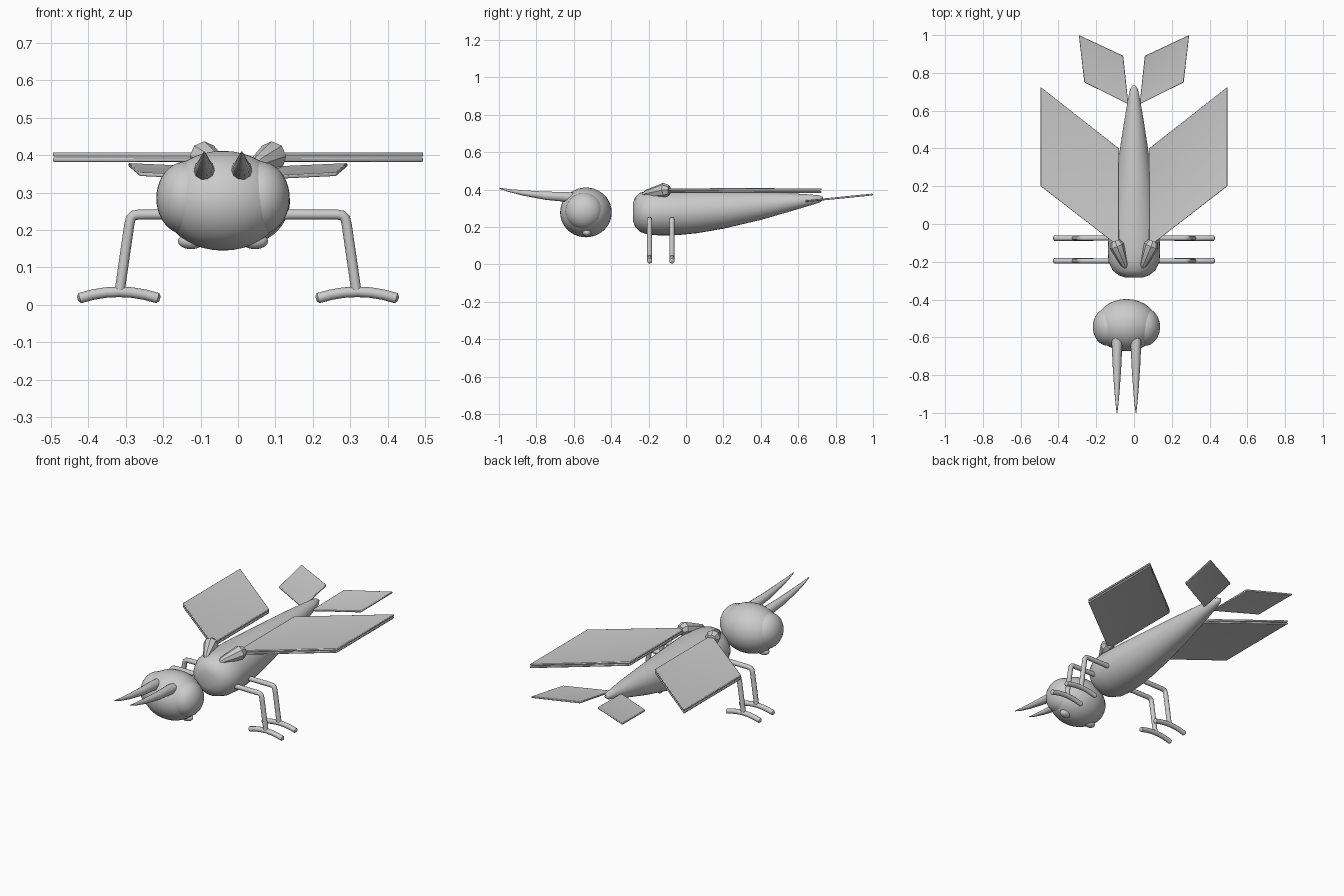
import bpy, bmesh, math
from mathutils import Vector

cube = bpy.data.objects.get("Cube")
if cube:
    bpy.data.objects.remove(cube, do_unlink=True)

grey = bpy.data.materials.new("light grey")
grey.use_nodes = True
GREY = (0.6, 0.6, 0.6, 1)
grey.diffuse_color = GREY
grey.node_tree.nodes["Principled BSDF"].inputs["Base Color"].default_value = GREY


def finish(name, bm, angle=40):
    bmesh.ops.recalc_face_normals(bm, faces=bm.faces)
    mesh = bpy.data.meshes.new(name)
    bm.to_mesh(mesh)
    bm.free()
    mesh.materials.append(grey)
    ob = bpy.data.objects.new(name, mesh)
    bpy.context.collection.objects.link(ob)
    bpy.ops.object.select_all(action='DESELECT')
    ob.select_set(True)
    bpy.context.view_layer.objects.active = ob
    bpy.ops.object.shade_smooth_by_angle(angle=math.radians(angle))
    return ob


def ellipsoid(name, centre, radii):
    bm = bmesh.new()
    bmesh.ops.create_uvsphere(bm, u_segments=32, v_segments=20, radius=1)
    for v in bm.verts:
        v.co = Vector([c + r * p for c, r, p in zip(centre, radii, v.co)])
    return finish(name, bm)


def skin(bm, rings):
    """Join closed rings of points into a capped tube."""
    rows = [[bm.verts.new(p) for p in ring] for ring in rings]
    n = len(rows[0])
    for a, b in zip(rows, rows[1:]):
        for i in range(n):
            bm.faces.new((a[i], a[(i + 1) % n], b[(i + 1) % n], b[i]))
    bm.faces.new(rows[0])
    bm.faces.new(rows[-1])


def tube(name, path, radii, sides=12, angle=50):
    """Sweep a circle along a path with a radius per point."""
    pts = [Vector(p) for p in path]
    rings = []
    for i, p in enumerate(pts):
        t = (pts[min(i + 1, len(pts) - 1)] - pts[max(i - 1, 0)]).normalized()
        ref = Vector((0, 0, 1)) if abs(t.y) > 0.5 else Vector((0, 1, 0))
        u = t.cross(ref).normalized()
        w = u.cross(t)
        rings.append([p + radii[i] * (math.cos(a) * u + math.sin(a) * w)
                      for a in (math.tau * k / sides for k in range(sides))])
    bm = bmesh.new()
    skin(bm, rings)
    return finish(name, bm, angle)


def panel(name, outline, thick, rim, sink):
    """Thin plate with a rounded edge and a sunken middle on both sides."""
    bm = bmesh.new()
    face = bm.faces.new([bm.verts.new(p) for p in outline])
    bm.normal_update()
    up = face.normal * thick / 2
    solid = bmesh.ops.extrude_face_region(bm, geom=[face])
    for v in [g for g in solid["geom"] if isinstance(g, bmesh.types.BMVert)]:
        v.co += up * 2
    bmesh.ops.translate(bm, verts=bm.verts, vec=-up)
    bmesh.ops.recalc_face_normals(bm, faces=bm.faces)
    broad = sorted(bm.faces, key=lambda f: f.calc_area())[-2:]
    bmesh.ops.inset_individual(bm, faces=broad, thickness=rim, depth=-sink)
    ob = finish(name, bm, 30)
    bevel = ob.modifiers.new("Rounded edge", 'BEVEL')
    bevel.width = thick * 0.3
    bevel.segments = 2
    return ob


# Tapering body: y, centre height, half width, half height
stations = [(-.284, .28, .045, .045), (-.272, .28, .08, .08), (-.245, .278, .114, .105),
            (-.20, .277, .135, .118), (-.14, .277, .139, .122), (-.05, .277, .134, .121),
            (.06, .282, .122, .115), (.2, .292, .104, .101), (.4, .313, .074, .075),
            (.55, .331, .051, .05), (.66, .344, .032, .03), (.715, .35, .02, .019),
            (.733, .352, .008, .008)]
bm = bmesh.new()
skin(bm, [[(rx * math.cos(a), y, z + rz * math.sin(a))
           for a in (math.tau * k / 32 for k in range(32))] for y, z, rx, rz in stations])
finish("body", bm, 60)

# Head sits slightly off the body axis
HX = -0.04
ellipsoid("head", (HX, -.535, .278), (.165, .138, .133))

for side, s in (("left", 1), ("right", -1)):
    ellipsoid(side + "_eye", (HX + s * .098, -.545, .285), (.08, .1, .098))
    ellipsoid(side + "_mouth_bump", (HX + s * .085, -.53, .17), (.035, .024, .021))

    # Curved pointed feelers
    x = HX + s * .05
    tube(side + "_feeler",
         [(x, -.56, .35), (x, -.64, .361), (x, -.75, .367), (x, -.87, .382), (x, -.95, .396), (x, -1, .408)],
         [.028, .028, .023, .015, .008, .002], 10)

    # Wing socket
    tube(side + "_wing_socket",
         [(s * .042, -.232, .37), (s * .05, -.215, .377), (s * .092, -.115, .397), (s * .1, -.09, .397)],
         [.008, .02, .04, .026], 8, 35)

    # Pair of stacked wings
    for level, z in (("upper", .4015), ("lower", .3875)):
        panel(f"{side}_{level}_wing",
              [(s * .08, -.12, z), (s * .494, .2, z), (s * .494, .725, z), (s * .08, .4, z)],
              .0125, .025, .003)

    # Tail fin, rising towards the back
    panel(side + "_tail_fin",
          [(s * px, py, .337 + .1 * (py - .63))
           for px, py in ((.03, .635), (.263, .75), (.292, 1), (.057, .89))],
          .011, .02, .002)

    # Bent legs with arched feet
    for row, y in (("front", -.195), ("rear", -.075)):
        tube(f"{side}_{row}_leg",
             [(s * px, y, pz) for px, pz in
              ((.08, .241), (.265, .241), (.278, .239), (.286, .231), (.29, .215), (.316, .035))],
             [.0135] * 6)
        arch = [-.11, -.104, -.07, -.035, 0, .035, .07, .104, .11]
        tube(f"{side}_{row}_foot",
             [(s * (.318 + d), y, .035 - 1.55 * d * d) for d in arch],
             [.006] + [.014] * 7 + [.006])
